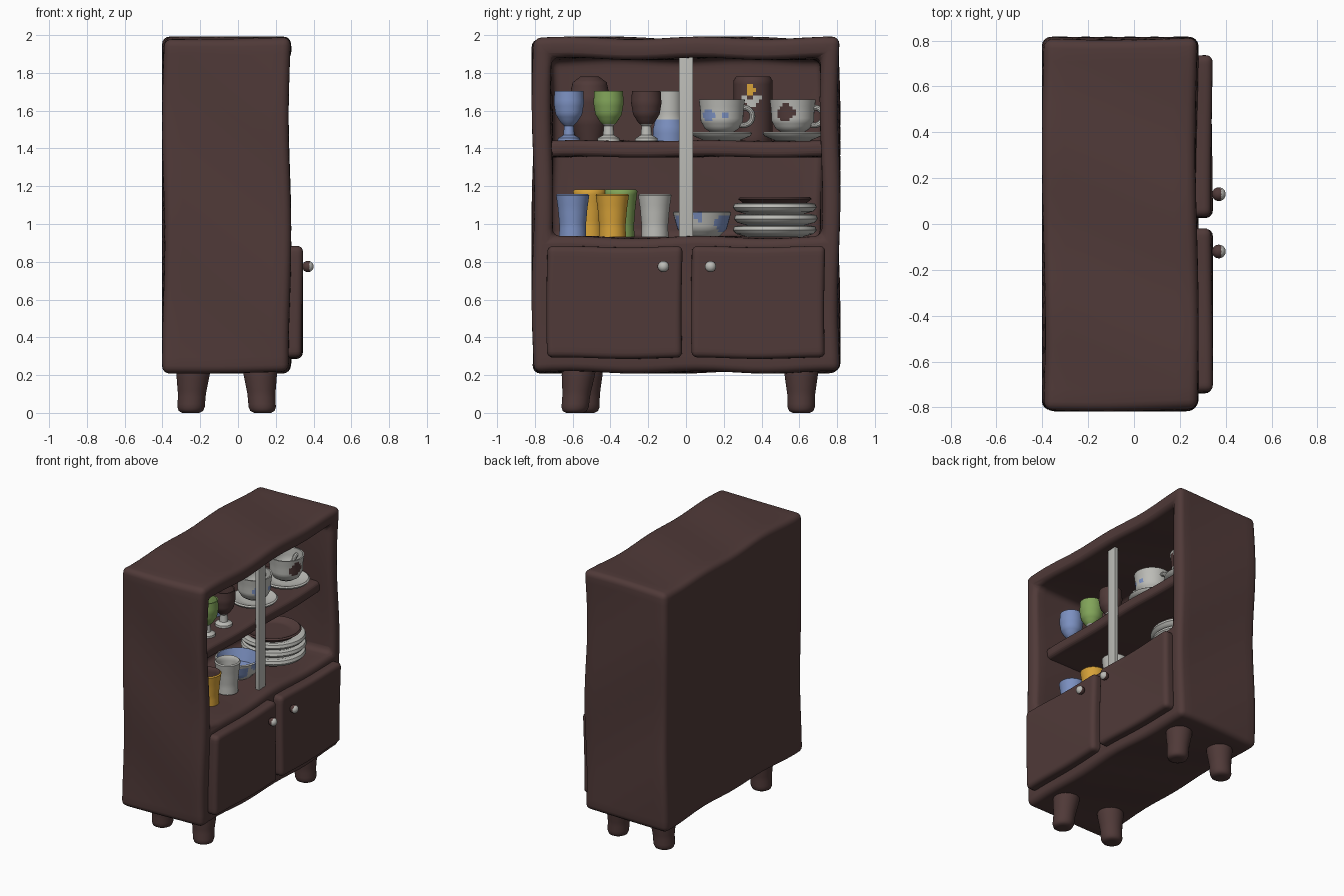
import bpy, bmesh, math
from mathutils import Vector

if "Cube" in bpy.data.objects:
    bpy.data.objects.remove(bpy.data.objects["Cube"], do_unlink=True)


def material(name, *rgb):
    m = bpy.data.materials.new(name)
    m.use_nodes = True
    m.diffuse_color = (*rgb, 1)
    m.node_tree.nodes["Principled BSDF"].inputs["Base Color"].default_value = (*rgb, 1)
    return m


BROWN = material("dark brown", .08, .042, .04)
WHITE = material("china white", .5, .5, .47)
BLUE = material("soft blue", .2, .28, .53)
GREEN = material("leaf green", .22, .37, .1)
YELLOW = material("warm yellow", .68, .36, .04)


def finish(bm, name, mat, rule=None):
    """Turn bmesh into a smooth object; rule(centre, normal) picks a material."""
    bmesh.ops.recalc_face_normals(bm, faces=bm.faces)
    mesh = bpy.data.meshes.new(name)
    bm.to_mesh(mesh)
    bm.free()
    ob = bpy.data.objects.new(name, mesh)
    bpy.context.collection.objects.link(ob)
    mesh.materials.append(mat)
    for p in mesh.polygons:
        chosen = (rule and rule(p.center, p.normal)) or mat
        if chosen.name not in mesh.materials:
            mesh.materials.append(chosen)
        p.material_index = mesh.materials.find(chosen.name)
    bpy.ops.object.select_all(action='DESELECT')
    ob.select_set(True)
    bpy.context.view_layer.objects.active = ob
    bpy.ops.object.shade_smooth_by_angle(angle=math.radians(50))
    return ob


def rings_solid(name, rings, bevel, mat=BROWN, wobble=.007):
    """Bridge rectangles (x, y0, y1, z0, z1), cap the ends, round and wobble."""
    bm = bmesh.new()
    loops = [[bm.verts.new((x, y, z)) for y, z in ((a, c), (b, c), (b, d), (a, d))]
             for x, a, b, c, d in rings]
    for p, q in zip(loops, loops[1:]):
        for i in range(4):
            j = (i + 1) % 4
            bm.faces.new((p[i], p[j], q[j], q[i]))
    bm.faces.new(loops[0])
    bm.faces.new(loops[-1])
    bmesh.ops.recalc_face_normals(bm, faces=bm.faces)
    sharp = [e for e in bm.edges if e.calc_face_angle() > .5]
    bmesh.ops.bevel(bm, geom=sharp, offset=bevel, segments=4, profile=.5, affect='EDGES')
    # Cut a grid so the hand-modelled unevenness has vertices to move
    if wobble:
        for axis, count in ((1, 17), (2, 21), (0, 7)):
            lo = min(v.co[axis] for v in bm.verts)
            hi = max(v.co[axis] for v in bm.verts)
            for i in range(1, count):
                co, no = Vector((0, 0, 0)), Vector((0, 0, 0))
                co[axis], no[axis] = lo + (hi - lo) * i / count, 1
                bmesh.ops.bisect_plane(bm, geom=bm.verts[:] + bm.edges[:] + bm.faces[:],
                                       plane_co=co, plane_no=no, dist=1e-5)
        for v in bm.verts:
            x, y, z = v.co
            v.co += wobble * Vector((math.sin(5 * z + 4 * y), math.sin(6 * z + 5 * x),
                                     math.sin(9 * y + 4 * x)))
    return finish(bm, name, mat)


def box(name, x, y, z, bevel, mat=BROWN, wobble=.004):
    return rings_solid(name, [(x[0], *y, *z), (x[1], *y, *z)], bevel, mat, wobble)


def lathe(name, profile, at, mat, rule=None, lean=(0, 0), inside=None, spots=()):
    """Revolve (radius, height) points about a vertical axis at the given place."""
    bm = bmesh.new()
    pts = []
    for (r0, z0), (r1, z1) in zip(profile, profile[1:]):
        n = max(1, math.ceil(math.hypot(r1 - r0, z1 - z0) / .02))
        pts += [(r0 + (r1 - r0) * i / n, z0 + (z1 - z0) * i / n) for i in range(n)]
    pts.append(profile[-1])
    verts = [bm.verts.new((r, 0, z)) for r, z in pts]
    edges = [bm.edges.new(pair) for pair in zip(verts, verts[1:])]
    bmesh.ops.spin(bm, geom=verts + edges, cent=(0, 0, 0), axis=(0, 0, 1),
                   angle=math.tau, steps=40)
    bmesh.ops.remove_doubles(bm, verts=bm.verts, dist=1e-4)
    for v in bm.verts:
        h = v.co.z
        v.co += Vector(at) + Vector((lean[0] * h, lean[1] * h, 0))

    def pick(c, n):
        out = n.x * (c.x - at[0]) + n.y * (c.y - at[1])
        if inside and (out < -.001 or (n.z > .8 and c.z < at[2] + profile[-1][1] + .01)):
            return inside
        for y, z, r, m in spots:
            if n.x > 0 and out > 0 and math.hypot(c.y - y, c.z - z) < r:
                return m
        return rule and rule(c, n)
    return finish(bm, name, mat, pick)


# Cabinet shell: closed box with a recess opening to +x
rings_solid("cabinet_body", [(-.395, -.81, .81, .215, 1.985), (.275, -.81, .81, .215, 1.985),
                             (.275, -.71, .715, .93, 1.875), (-.33, -.71, .715, .93, 1.875)], .04)
box("middle_shelf", (-.35, .17), (-.74, .74), (1.355, 1.44), .03)
box("center_post", (.17, .2), (-.038, .038), (.92, 1.885), .004, WHITE, 0)

# Doors with knobs
for side, y0, y1, knob in (("right", -.735, -.02, -.12), ("left", .03, .735, .13)):
    box(side + "_door", (.25, .34), (y0, y1), (.29, .88), .03)
    bm = bmesh.new()
    bmesh.ops.create_uvsphere(bm, u_segments=24, v_segments=16, radius=.03)
    for v in bm.verts:
        v.co += Vector((.37, knob, .775))
    finish(bm, side + "_knob", BROWN, lambda c, n: WHITE if n.x > .3 else BROWN)

# Splayed legs
for name, x, y, lean in (("front_right", .13, -.59, (-.06, .1)), ("back_right", -.25, -.53, (.06, 0)),
                         ("front_left", .13, .61, (-.06, 0)), ("back_left", -.25, .61, (.06, 0))):
    lathe(name + "_leg", [(0, 0), (.045, 0), (.064, .01), (.072, .03), (.074, .1), (.088, .2),
                          (.09, .25), (0, .25)], (x, y, 0), BROWN, lean=lean)

SHELF, FLOOR = 1.44, .932

# Goblets
GOBLET = [(0, 0), (.06, 0), (.058, .015), (.03, .03), (.025, .08), (.045, .1), (.07, .14),
          (.08, .2), (.076, .265), (.068, .265), (.068, .18), (.03, .12), (0, .12)]
for name, y, cup, foot in (("blue", -.62, BLUE, BLUE), ("green", -.41, GREEN, WHITE),
                           ("brown", -.21, BROWN, WHITE)):
    lathe(name + "_goblet", GOBLET, (.03, y, SHELF), cup,
          lambda c, n: foot if c.z < SHELF + .09 else cup)

# Pieces behind the goblets
lathe("round_pot", [(0, 0), (.07, 0), (.1, .1), (.11, .22), (.09, .31), (.05, .34), (0, .34)],
      (-.18, -.51, SHELF), BROWN)
lathe("pitcher", [(0, 0), (.085, 0), (.085, .06), (.07, .13), (.07, .265), (.06, .265), (.06, .1), (0, .1)],
      (-.15, -.09, SHELF), WHITE, lambda c, n: BLUE if c.z < SHELF + .12 else WHITE)
lathe("canister", [(0, 0), (.1, 0), (.103, .02), (.103, .32), (.09, .34), (0, .34)],
      (-.22, .355, SHELF), BROWN,
      spots=[(.345, 1.71, .025, YELLOW), (.31, 1.66, .022, WHITE),
             (.375, 1.665, .022, WHITE), (.345, 1.635, .022, WHITE)])

# Teacups on saucers
SAUCER = [(0, 0), (.09, 0), (.15, .025), (.16, .04), (.15, .048), (.09, .03), (0, .025)]
TEACUP = [(0, 0), (.06, 0), (.09, .02), (.112, .06), (.115, .12), (.122, .175), (.112, .175),
          (.105, .1), (.08, .04), (0, .03)]
for name, y, spots in (("first", .19, [(.12, 1.575, .033, BLUE), (.21, 1.575, .02, BLUE)]),
                       ("second", .565, [(.53, 1.59, .045, BROWN)])):
    lathe(name + "_saucer", SAUCER, (0, y, SHELF), WHITE)
    lathe(name + "_teacup", TEACUP, (0, y, SHELF + .045), WHITE, spots=spots)
    bpy.ops.mesh.primitive_torus_add(major_radius=.047, minor_radius=.015, major_segments=28,
                                     minor_segments=10, location=(.01, y + .115, SHELF + .13),
                                     rotation=(0, math.pi / 2, 0))
    handle = bpy.context.object
    handle.name = name + "_cup_handle"
    handle.data.materials.append(WHITE)
    bpy.ops.object.shade_smooth_by_angle()

# Tumblers
TUMBLER = [(0, 0), (.072, 0), (.07, .06), (.078, .15), (.088, .22), (.08, .228), (.07, .21),
           (.062, .04), (0, .04)]
for name, x, y, mat, lining in (("blue", .04, -.6, BLUE, None), ("yellow", .03, -.39, YELLOW, BROWN),
                                ("white", .03, -.165, WHITE, None),
                                ("back_yellow", -.18, -.51, YELLOW, None),
                                ("back_green", -.18, -.345, GREEN, None)):
    lift = .02 if name.startswith("back") else 0
    lathe(name + "_tumbler", [(r, z * (1 + lift * 5)) for r, z in TUMBLER], (x, y, FLOOR),
          mat, inside=lining)

# Bowl and stack of plates
lathe("bowl", [(0, 0), (.09, 0), (.13, .04), (.155, .13), (.143, .135), (.11, .05), (0, .03)],
      (-.06, .085, FLOOR), WHITE, inside=BLUE,
      spots=[(-.02, 1.0, .05, BLUE), (.2, 1.0, .045, BLUE), (.07, 1.04, .025, BLUE)])
PLATE = [(0, 0), (.15, 0), (.205, .015), (.222, .035), (.215, .055), (.19, .06), (.14, .045), (0, .045)]
for i in range(3):
    lathe("plate_%d" % (i + 1), PLATE, (-.04, .47 + .006 * (i % 2), FLOOR + .06 * i), WHITE)
lathe("top_plate", [(0, 0), (.15, 0), (.195, .035), (.185, .045), (.13, .02), (0, .02)],
      (-.045, .47, FLOOR + .165), BROWN)
